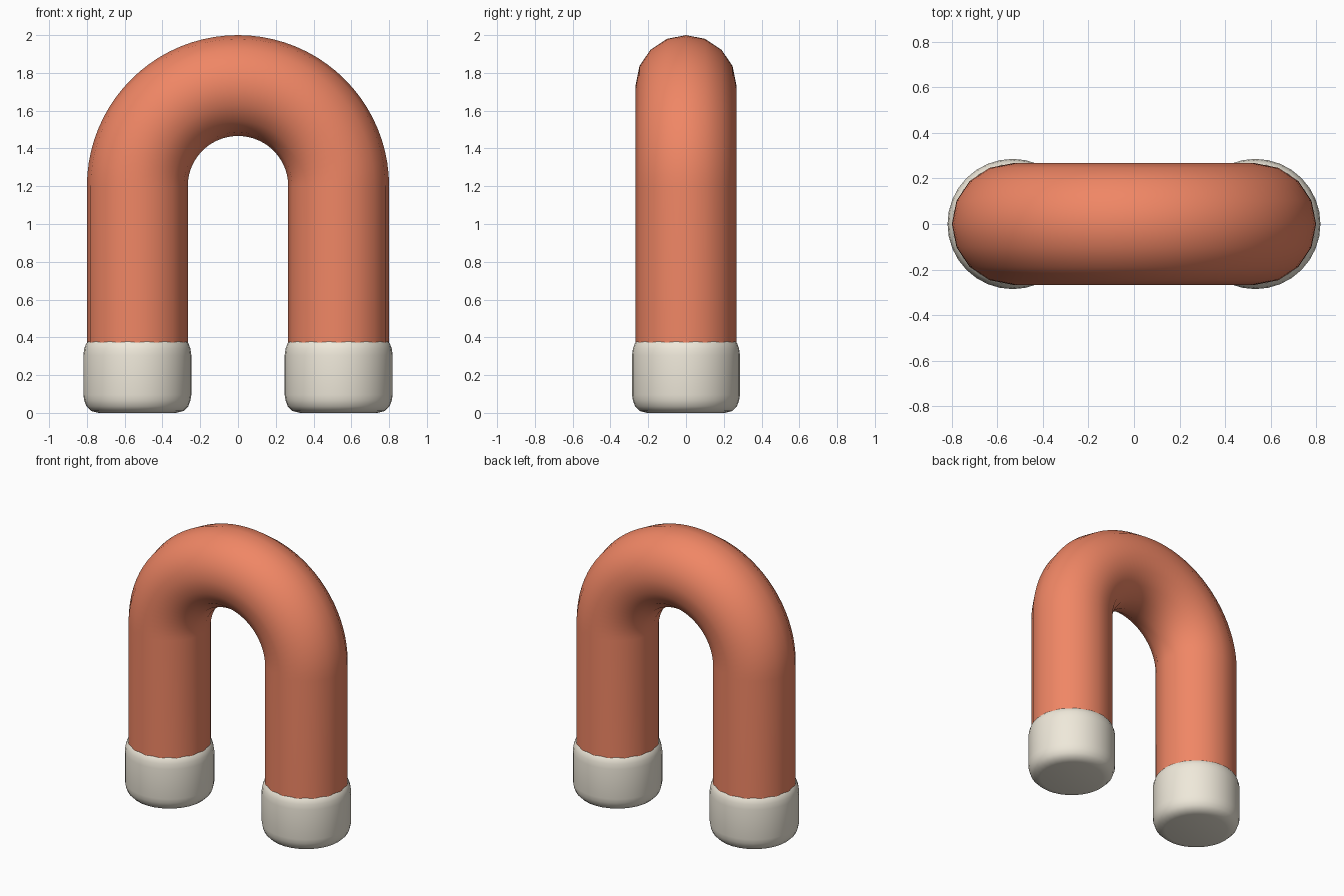
import bpy, bmesh
from math import pi, sin, cos, radians

if "Cube" in bpy.data.objects:
    bpy.data.objects.remove(bpy.data.objects["Cube"])

LEG_X = 0.533    # distance of each leg's axis from the centre
BEND_Z = 1.2     # height where the bend starts
TUBE_R = 0.267


def material(name, rgb):
    m = bpy.data.materials.new(name)
    m.diffuse_color = (*rgb, 1)
    m.use_nodes = True
    m.node_tree.nodes["Principled BSDF"].inputs["Base Color"].default_value = m.diffuse_color
    return m


def make_object(name, bm, mat):
    bmesh.ops.recalc_face_normals(bm, faces=bm.faces)
    mesh = bpy.data.meshes.new(name)
    bm.to_mesh(mesh)
    bm.free()
    ob = bpy.data.objects.new(name, mesh)
    bpy.context.collection.objects.link(ob)
    mesh.materials.append(mat)
    bpy.ops.object.select_all(action='DESELECT')
    ob.select_set(True)
    bpy.context.view_layer.objects.active = ob
    bpy.ops.object.shade_smooth_by_angle(angle=radians(40))
    return ob


def skin(rings):
    """Join equal rings of points into a closed, capped solid."""
    bm = bmesh.new()
    loops = [[bm.verts.new(p) for p in ring] for ring in rings]
    n = len(loops[0])
    for a, b in zip(loops, loops[1:]):
        for i in range(n):
            j = (i + 1) % n
            bm.faces.new((a[i], a[j], b[j], b[i]))
    bm.faces.new(loops[0])
    bm.faces.new(loops[-1])
    return bm


def tube_ring(angle, z0, sides=16):
    ring = []
    for i in range(sides):
        t = 2 * pi * i / sides
        r = LEG_X + TUBE_R * cos(t)
        ring.append((r * cos(angle), TUBE_R * sin(t), z0 + r * sin(angle)))
    return ring


red = material("red_paint", (0.87, 0.24, 0.13))
cream = material("cream_tip", (0.86, 0.81, 0.70))

# Bent tube: straight leg, half-circle bend, straight leg
BEND_STEPS = 40
rings = [tube_ring(0, 0.36)]
rings += [tube_ring(pi * i / BEND_STEPS, BEND_Z) for i in range(BEND_STEPS + 1)]
rings += [tube_ring(pi, 0.36)]
make_object("horseshoe_body", skin(rings), red)

# Rounded pole tips (radius, height)
profile = [(0.205, 0), (0.245, 0.01), (0.27, 0.035), (0.281, 0.065), (0.286, 0.095),
           (0.286, 0.305), (0.281, 0.34), (0.272, 0.366), (0.263, 0.377)]
SIDES = 32
for side, x in (("left", -LEG_X), ("right", LEG_X)):
    rings = [[(x + r * cos(2 * pi * i / SIDES), r * sin(2 * pi * i / SIDES), z)
              for i in range(SIDES)] for r, z in profile]
    make_object(side + "_tip", skin(rings), cream)
